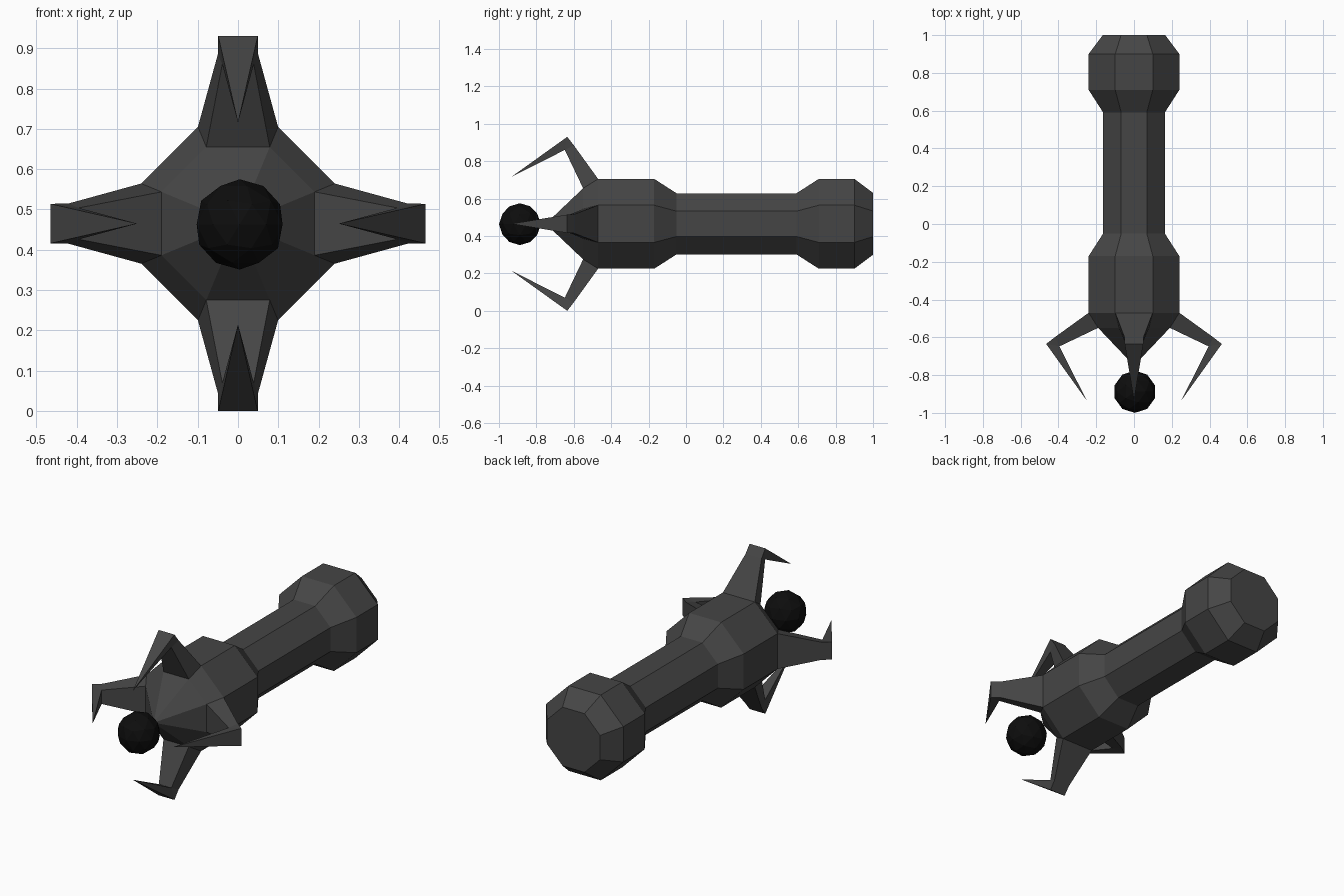
import bpy, bmesh, math
from mathutils import Vector, Matrix

if "Cube" in bpy.data.objects:
    bpy.data.objects.remove(bpy.data.objects["Cube"])

CZ = 0.465                      # height of the long axis
T = math.tan(math.radians(22.5))


def material(name, v):
    m = bpy.data.materials.new(name)
    m.diffuse_color = (v, v, v, 1)
    m.use_nodes = True
    m.node_tree.nodes["Principled BSDF"].inputs["Base Color"].default_value = m.diffuse_color
    return m


def add_object(bm, name, mat):
    me = bpy.data.meshes.new(name)
    bm.to_mesh(me)
    bm.free()
    me.materials.append(mat)
    ob = bpy.data.objects.new(name, me)
    bpy.context.collection.objects.link(ob)
    return ob


# Octagonal body: (y, apothem) rings from back to front
profile = [(1.0, 0.165), (0.9, 0.24), (0.71, 0.24), (0.59, 0.163),
           (-0.05, 0.163), (-0.17, 0.24), (-0.47, 0.24), (-0.55, 0.19)]
bm = bmesh.new()
rings = []
for y, r in profile:
    R = r / math.cos(math.radians(22.5))
    angles = [math.radians(22.5 + 45 * k) for k in range(8)]
    rings.append([bm.verts.new((R * math.cos(a), y, CZ + R * math.sin(a))) for a in angles])
bm.faces.new(rings[0])
for i in range(len(rings) - 1):
    for k in range(8):
        # leave openings where the four claws grow out
        if i == len(rings) - 2 and k % 2 == 1:
            continue
        n = (k + 1) % 8
        bm.faces.new((rings[i][k], rings[i][n], rings[i + 1][n], rings[i + 1][k]))
nose = bm.verts.new((0, -0.75, CZ))
for k in range(8):
    bm.faces.new((rings[-1][k], rings[-1][(k + 1) % 8], nose))

# Four bent claws: (half width, y, radius) for each pair of corners
pairs = [(0.24 * T, -0.47, 0.24), (0.19 * T, -0.55, 0.19),
         (0.05, -0.60, 0.42), (0.049, -0.635, 0.465), (0.039, -0.648, 0.395)]
for q in range(4):
    rot = Matrix.Translation((0, 0, CZ)) @ Matrix.Rotation(q * math.pi / 2, 4, 'Y')
    L, Rr = [[bm.verts.new(rot @ Vector((s * w, y, r))) for w, y, r in pairs] for s in (-1, 1)]
    tip = bm.verts.new(rot @ Vector((0, -0.935, 0.25)))
    for S in (L, Rr):
        bm.faces.new((S[0], S[1], S[4], S[2]))
        bm.faces.new((S[2], S[4], S[3]))
        bm.faces.new((S[3], S[4], tip))
    for a, b in ((0, 2), (2, 3), (1, 4)):
        bm.faces.new((L[a], Rr[a], Rr[b], L[b]))
    bm.faces.new((L[3], Rr[3], tip))
    bm.faces.new((L[4], Rr[4], tip))
bmesh.ops.remove_doubles(bm, verts=bm.verts, dist=0.001)
bmesh.ops.recalc_face_normals(bm, faces=bm.faces)
add_object(bm, "clawed_body", material("dark_grey", 0.06))

# Faceted ball held between the claws
bm = bmesh.new()
bmesh.ops.create_icosphere(bm, subdivisions=2, radius=0.112,
                           matrix=Matrix.Translation((0.004, -0.888, CZ - 0.002)))
add_object(bm, "ball", material("black", 0.004))
